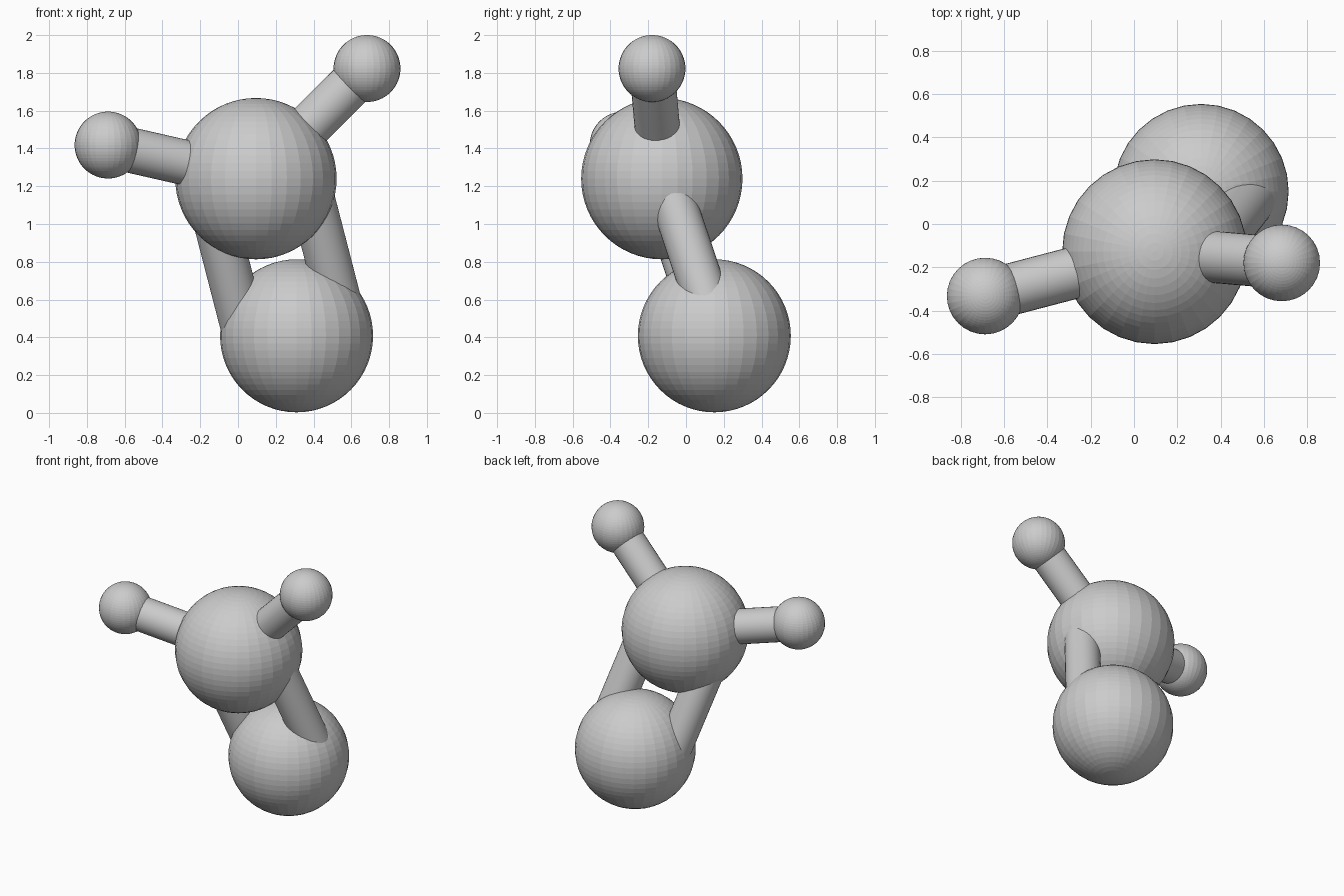
import bpy
from mathutils import Vector

cube = bpy.data.objects.get("Cube")
if cube:
    bpy.data.objects.remove(cube, do_unlink=True)

# One plain grey for the whole model
grey = bpy.data.materials.new("light grey")
grey.use_nodes = True
colour = (0.6, 0.6, 0.6, 1)
grey.diffuse_color = colour
grey.node_tree.nodes["Principled BSDF"].inputs["Base Color"].default_value = colour


def ball(name, centre, radius):
    bpy.ops.mesh.primitive_uv_sphere_add(
        segments=32, ring_count=32, radius=radius, location=centre)
    obj = bpy.context.object
    obj.name = name
    obj.data.materials.append(grey)


def rod(name, start, end, radius=0.12):
    axis = end - start
    bpy.ops.mesh.primitive_cylinder_add(
        vertices=32, radius=radius, depth=axis.length, location=(start + end) / 2)
    obj = bpy.context.object
    obj.name = name
    obj.rotation_mode = "QUATERNION"
    obj.rotation_quaternion = axis.to_track_quat("Z", "Y")
    obj.data.materials.append(grey)
    bpy.ops.object.shade_smooth_by_angle()


upper = Vector((0.095, -0.128, 1.24))
lower = Vector((0.31, 0.15, 0.408))
small_right = Vector((-0.688, -0.333, 1.418))
small_left = Vector((0.683, -0.18, 1.823))

# Balls
ball("upper_ball", upper, 0.427)
ball("lower_ball", lower, 0.405)
ball("small_ball_right", small_right, 0.177)
ball("small_ball_left", small_left, 0.177)

# Single rods to the small balls
rod("single_rod_right", upper, small_right)
rod("single_rod_left", upper, small_left)

# Pair of parallel rods between the two large balls
side = (lower - upper).cross(Vector((0, 1, 0))).normalized() * 0.262
for name, sign in (("double_rod_left", 1), ("double_rod_right", -1)):
    rod(name, upper + side * sign, lower + side * sign)
